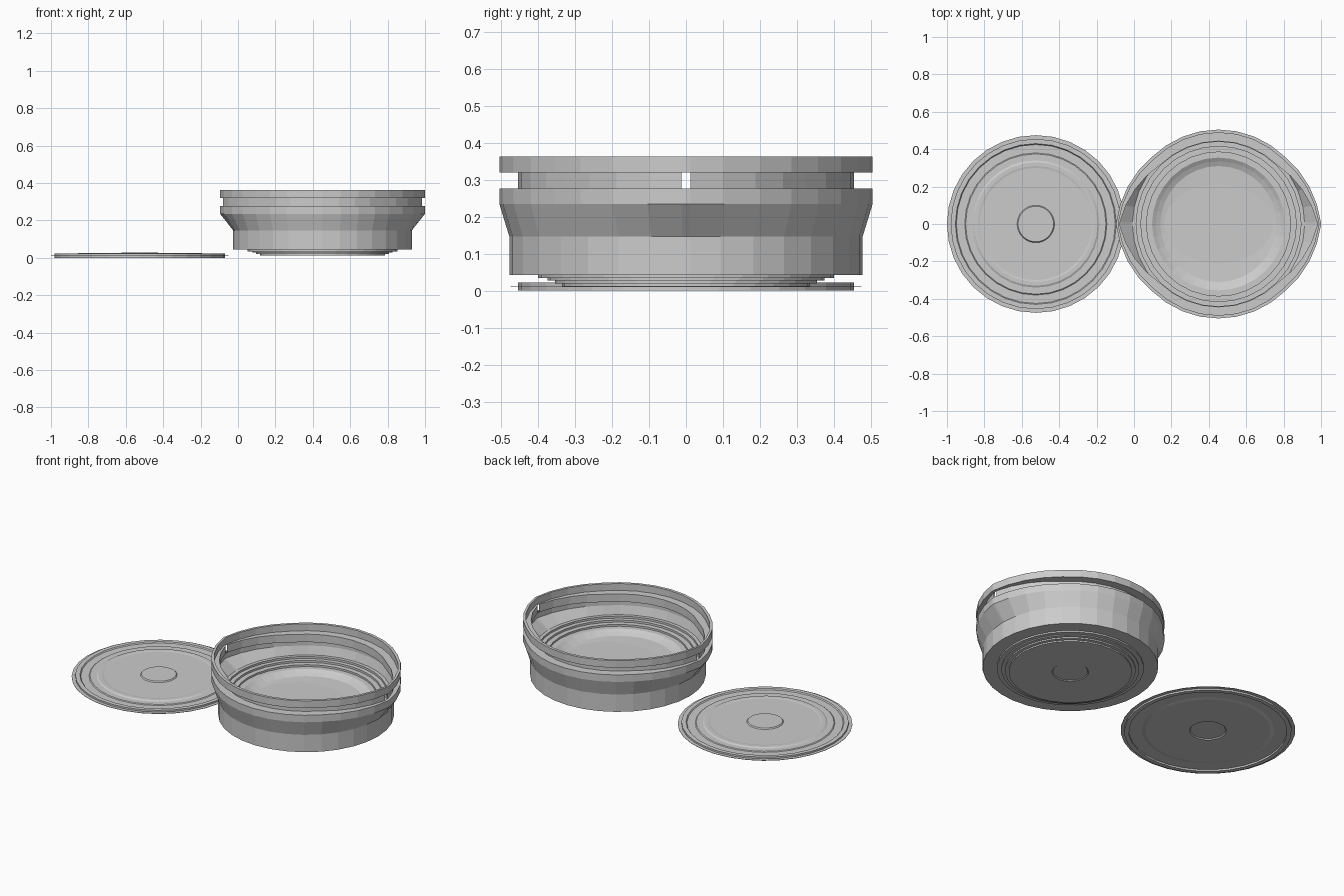
import bpy, bmesh, math

SEG = 32
SLIT = 0.022


def lathe(name, cx, profile, angles, slit_bands=()):
    """Spin (radius, z, end_bulge, y_scale) points; bulge pushes the two x ends outward."""
    bm = bmesh.new()
    rings = []
    for p in profile:
        r, z, bulge, ys = (tuple(p) + (0, 1)[len(p) - 2:])[:4]
        if r == 0:
            rings.append([bm.verts.new((cx, 0, z))])
            continue
        ring = []
        for a in angles:
            f = max(0.0, 1 - abs(math.sin(a)) / 0.72)
            rad = r + bulge * f
            ring.append(bm.verts.new((cx + rad * math.cos(a), rad * math.sin(a) * ys, z)))
        rings.append(ring)
    n = len(angles)
    for k in range(len(rings) - 1):
        a, b = rings[k], rings[k + 1]
        for i in range(n):
            j = (i + 1) % n
            mid = (angles[i] + ((angles[j] - angles[i]) % (2 * math.pi)) / 2)
            if k in slit_bands and abs(math.sin(mid)) < SLIT:
                continue
            if len(a) == 1:
                bm.faces.new((a[0], b[j], b[i]))
            elif len(b) == 1:
                bm.faces.new((a[i], a[j], b[0]))
            else:
                bm.faces.new((a[i], a[j], b[j], b[i]))
    bmesh.ops.recalc_face_normals(bm, faces=bm.faces)
    me = bpy.data.meshes.new(name)
    bm.to_mesh(me)
    bm.free()
    ob = bpy.data.objects.new(name, me)
    bpy.context.collection.objects.link(ob)
    return ob


even = [2 * math.pi * i / SEG for i in range(SEG)]
# the bowl gets extra narrow columns at both x ends for the slits
bowl_angles = sorted(even + [SLIT, math.pi - SLIT, math.pi + SLIT, 2 * math.pi - SLIT])

# bowl: outside, rim, then the stepped inside
bowl_profile = [
    (0, 0.016), (0.095, 0.016), (0.10, 0.012), (0.335, 0.012),
    (0.335, 0.020), (0.355, 0.020), (0.355, 0.028), (0.375, 0.028),
    (0.375, 0.034), (0.40, 0.034), (0.40, 0.043), (0.478, 0.043),
    (0.478, 0.147), (0.505, 0.235, 0.043), (0.505, 0.277, 0.043),
    (0.455, 0.277, 0.08), (0.455, 0.32, 0.08),
    (0.505, 0.32, 0.043), (0.505, 0.363, 0.043),
    (0.488, 0.363, 0.048), (0.488, 0.322, 0.048),
    (0.443, 0.322, 0.086), (0.443, 0.275, 0.086),
    (0.475, 0.275, 0.06), (0.475, 0.24, 0.06), (0.46, 0.19),
    (0.44, 0.19), (0.44, 0.178), (0.415, 0.178), (0.415, 0.166),
    (0.385, 0.166), (0.385, 0.155), (0.355, 0.155), (0.335, 0.143),
    (0.31, 0.132), (0.29, 0.128, 0, 0.73), (0, 0.128),
]
bowl = lathe("bowl", 0.452, bowl_profile, bowl_angles, slit_bands=(15, 21))

# lid: shallow stepped disc with a raised centre button
lid_profile = [
    (0, 0.012), (0.095, 0.012), (0.10, 0.006), (0.34, 0.006), (0.36, 0.010),
    (0.43, 0.010), (0.43, 0.0), (0.455, 0.0), (0.455, 0.010),
    (0.475, 0.010), (0.475, 0.012), (0.455, 0.012), (0.455, 0.022),
    (0.43, 0.022), (0.425, 0.016), (0.38, 0.016), (0.375, 0.020),
    (0.34, 0.020), (0.33, 0.025), (0.31, 0.025), (0.30, 0.023), (0.10, 0.023), (0.095, 0.029), (0, 0.029),
]
lid = lathe("lid", -0.525, lid_profile, even)
